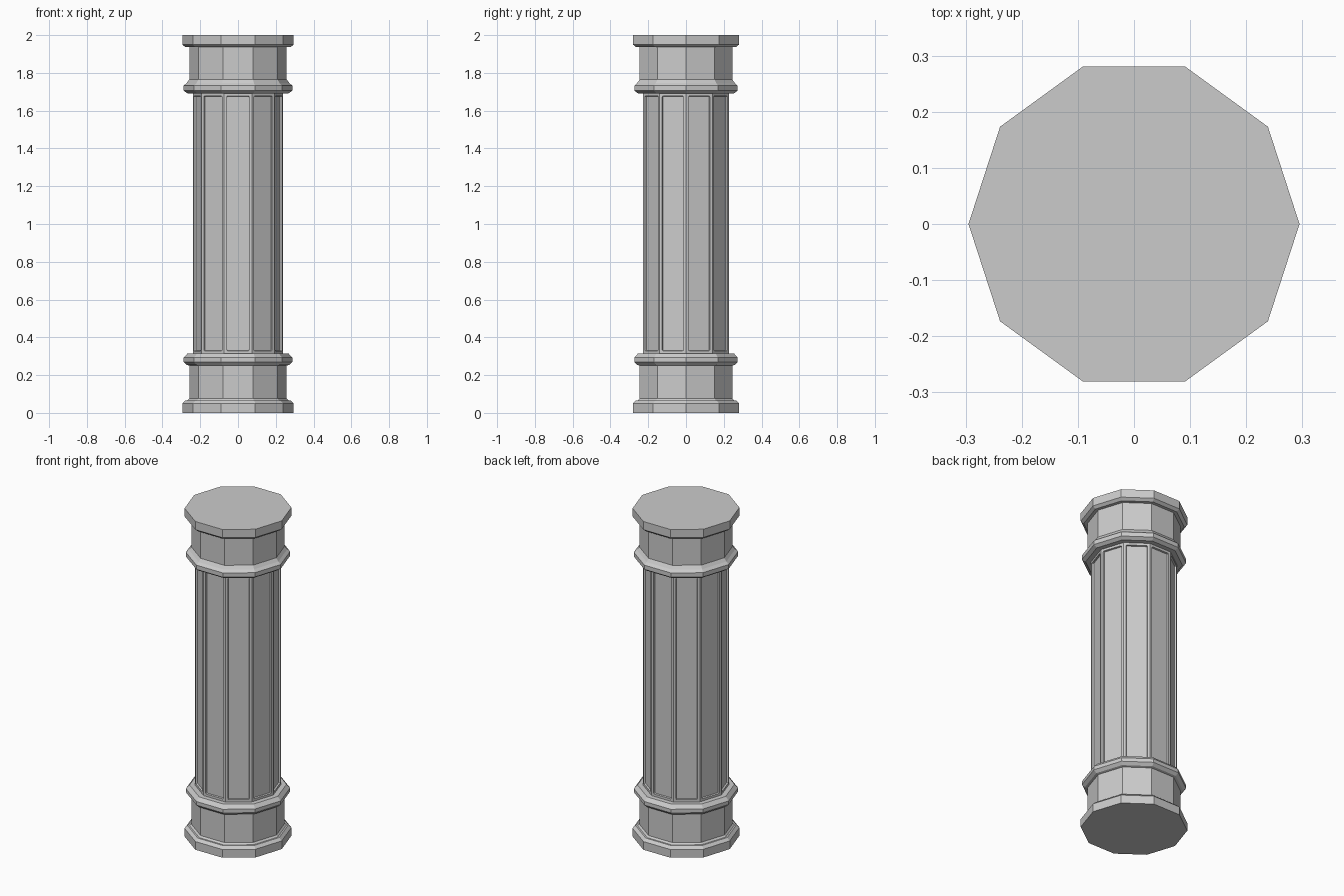
import bpy, bmesh, math

if "Cube" in bpy.data.objects:
    bpy.data.objects.remove(bpy.data.objects["Cube"])

SIDES = 10


def lathe(bm, profile):
    """Stack ten-sided rings of (radius, z), cap both ends, return side faces."""
    rings = [[bm.verts.new((r * math.cos(2 * math.pi * i / SIDES),
                            r * math.sin(2 * math.pi * i / SIDES), z))
              for i in range(SIDES)] for r, z in profile]
    sides = []
    for a, b in zip(rings, rings[1:]):
        for i in range(SIDES):
            j = (i + 1) % SIDES
            sides.append(bm.faces.new((a[i], a[j], b[j], b[i])))
    bm.faces.new(rings[0][::-1])
    bm.faces.new(rings[-1])
    bm.normal_update()
    return sides


def finish(name, bm):
    mesh = bpy.data.meshes.new(name)
    bm.to_mesh(mesh)
    bm.free()
    obj = bpy.data.objects.new(name, mesh)
    bpy.context.collection.objects.link(obj)
    return obj


# Base and capital: plinth slab, drum and moulded collar
base_profile = [(0.295, 0), (0.295, 0.05), (0.278, 0.066), (0.268, 0.066),
                (0.258, 0.076), (0.258, 0.25), (0.272, 0.254),
                (0.288, 0.27), (0.288, 0.292), (0.268, 0.314)]
capital_profile = [(0.268, 1.692), (0.288, 1.706), (0.288, 1.732),
                   (0.272, 1.746), (0.258, 1.765), (0.258, 1.936),
                   (0.278, 1.936), (0.295, 1.95), (0.295, 2.0)]
for name, profile in (("base", base_profile), ("capital", capital_profile)):
    bm = bmesh.new()
    lathe(bm, profile)
    finish(name, bm)

# Shaft with a recessed, soft-cornered panel on every side
bm = bmesh.new()
panels = lathe(bm, [(0.238, 0.314), (0.238, 1.692)])
bmesh.ops.inset_individual(bm, faces=panels, thickness=0.02)
corners = list({v for f in panels for v in f.verts})
bmesh.ops.bevel(bm, geom=corners, offset=0.006, affect='VERTICES',
                segments=2, profile=0.5)
bm.normal_update()
# Panel faces are the side faces that touch neither end of the shaft
panels = [f for f in bm.faces
          if all(0.32 < v.co.z < 1.685 for v in f.verts) and f.calc_area() > 0.05]
bmesh.ops.inset_individual(bm, faces=panels, thickness=0.002, depth=-0.01)
finish("shaft", bm)
